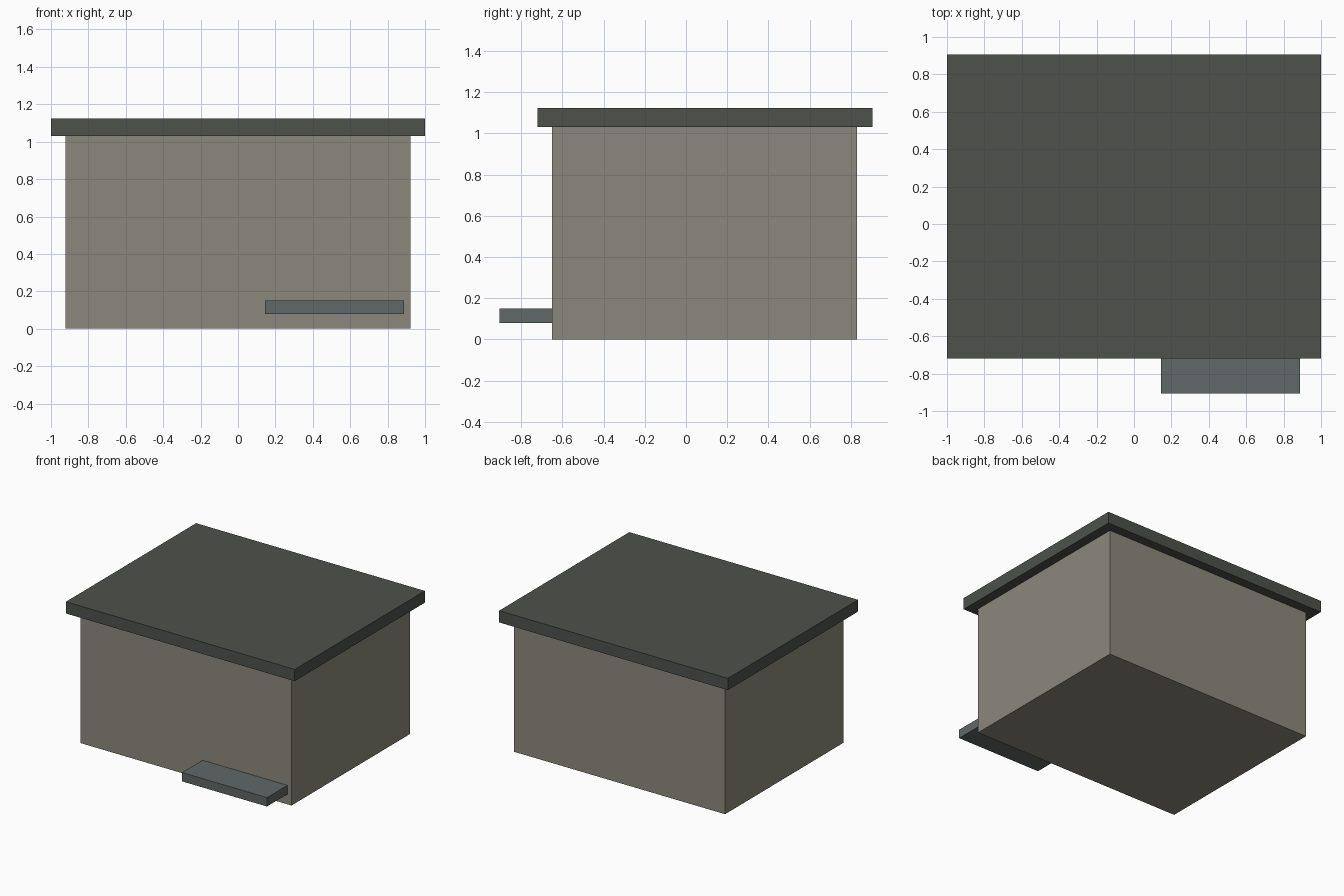
import bpy

if "Cube" in bpy.data.objects:
    bpy.data.objects.remove(bpy.data.objects["Cube"])


def material(name, rgb):
    m = bpy.data.materials.new(name)
    m.diffuse_color = (*rgb, 1.0)
    m.use_nodes = True
    m.node_tree.nodes["Principled BSDF"].inputs["Base Color"].default_value = m.diffuse_color
    return m


def box(name, lo, hi, mat):
    centre = [(a + b) / 2 for a, b in zip(lo, hi)]
    bpy.ops.mesh.primitive_cube_add(size=1, location=centre)
    ob = bpy.context.object
    ob.name = name
    ob.scale = [b - a for a, b in zip(lo, hi)]
    bpy.ops.object.transform_apply(location=False, rotation=False, scale=True)
    ob.data.materials.append(mat)
    return ob


wall_mat = material("wall_beige", (0.26, 0.25, 0.20))
roof_mat = material("roof_dark_green", (0.075, 0.083, 0.07))
ledge_mat = material("ledge_slate", (0.115, 0.14, 0.135))

# Main building block
box("walls", (-0.923, -0.65, 0.0), (0.923, 0.83, 1.03), wall_mat)

# Overhanging flat roof
box("roof_slab", (-1.0, -0.72, 1.03), (1.0, 0.905, 1.123), roof_mat)

# Low ledge on the front, off to the right
box("front_ledge", (0.145, -0.905, 0.08), (0.887, -0.65, 0.15), ledge_mat)
